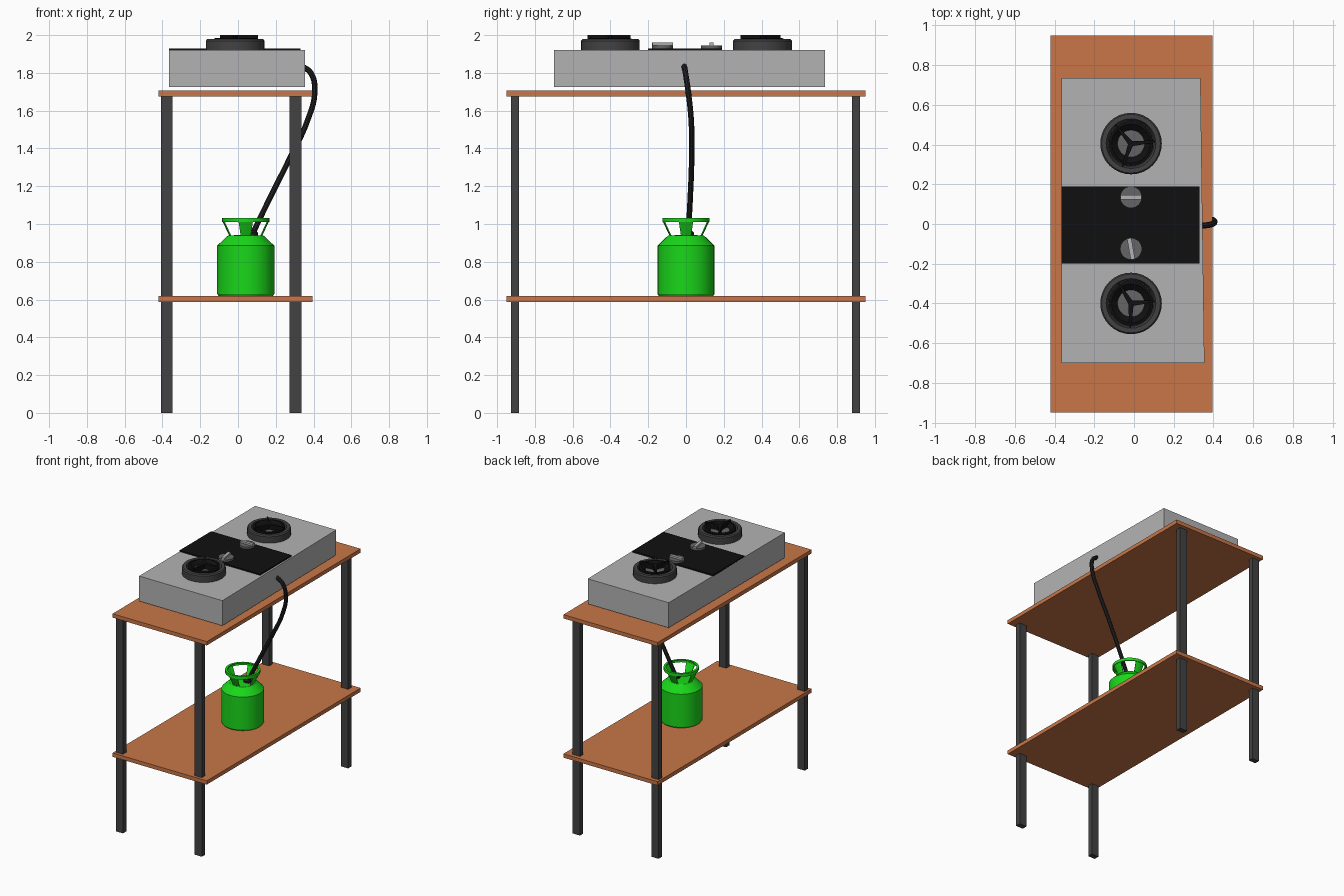
import bpy, bmesh
from math import radians, cos, sin, pi

if "Cube" in bpy.data.objects:
    bpy.data.objects.remove(bpy.data.objects["Cube"])


def material(name, r, g, b):
    m = bpy.data.materials.new(name)
    m.diffuse_color = (r, g, b, 1)
    m.use_nodes = True
    m.node_tree.nodes["Principled BSDF"].inputs["Base Color"].default_value = m.diffuse_color
    return m


WOOD = material("wood", 0.58, 0.18, 0.065)
DARK = material("dark_metal", 0.055, 0.055, 0.055)
BLACK = material("black", 0.005, 0.005, 0.005)
STEEL = material("steel", 0.45, 0.45, 0.45)
GREY = material("mid_grey", 0.13, 0.13, 0.13)
GREEN = material("green", 0.01, 0.68, 0.01)
RUBBER = material("rubber", 0.015, 0.015, 0.015)


def finish(name, bm, mat, smooth=False):
    bmesh.ops.remove_doubles(bm, verts=bm.verts, dist=1e-5)
    bmesh.ops.recalc_face_normals(bm, faces=bm.faces)
    me = bpy.data.meshes.new(name)
    bm.to_mesh(me)
    bm.free()
    me.materials.append(mat)
    ob = bpy.data.objects.new(name, me)
    bpy.context.collection.objects.link(ob)
    if smooth:
        bpy.ops.object.select_all(action='DESELECT')
        ob.select_set(True)
        bpy.context.view_layer.objects.active = ob
        bpy.ops.object.shade_smooth_by_angle(angle=radians(30))
    return ob


def prism(name, outline, z0, z1, mat):
    bm = bmesh.new()
    lo = [bm.verts.new((x, y, z0)) for x, y in outline]
    hi = [bm.verts.new((x, y, z1)) for x, y in outline]
    n = len(outline)
    bm.faces.new(lo)
    bm.faces.new(hi)
    for i in range(n):
        j = (i + 1) % n
        bm.faces.new((lo[i], lo[j], hi[j], hi[i]))
    return finish(name, bm, mat)


def box(name, x0, x1, y0, y1, z0, z1, mat):
    return prism(name, [(x0, y0), (x1, y0), (x1, y1), (x0, y1)], z0, z1, mat)


def lathe(name, profile, cx, cy, mat, ring=False, a0=0, sweep=2 * pi, steps=32):
    """Spin (r, z) points; ring=True closes the profile into a loop."""
    bm = bmesh.new()
    full = sweep > 6.28
    rows = []
    for i in range(steps if full else steps + 1):
        a = a0 + sweep * i / steps
        rows.append([bm.verts.new((cx + r * cos(a), cy + r * sin(a), z)) for r, z in profile])
    n = len(profile)
    for i in range(steps):
        p, q = rows[i], rows[(i + 1) % len(rows)]
        for k in range(n if ring else n - 1):
            m = (k + 1) % n
            bm.faces.new((p[k], q[k], q[m], p[m]))
    if ring and not full:
        bm.faces.new(rows[0])
        bm.faces.new(rows[-1])
    bmesh.ops.dissolve_degenerate(bm, dist=1e-6, edges=bm.edges)
    return finish(name, bm, mat, smooth=True)


def bar(name, cx, cy, angle, r0, r1, w0, w1, z0, z1, mat):
    c, s = cos(angle), sin(angle)
    pts = [(r0, -w0), (r1, -w1), (r1, w1), (r0, w0)]
    return prism(name, [(cx + u * c - v * s, cy + u * s + v * c) for u, v in pts], z0, z1, mat)


# Table: two boards and four legs
box("table_top", -0.42, 0.395, -0.95, 0.95, 1.676, 1.706, WOOD)
box("lower_shelf", -0.42, 0.395, -0.95, 0.95, 0.588, 0.618, WOOD)
for side, x0, x1 in (("left", -0.407, -0.346), ("right", 0.273, 0.336)):
    for end, y0, y1 in (("front", -0.927, -0.885), ("back", 0.88, 0.92)):
        box(f"{end}_{side}_leg", x0, x1, y0, y1, 0, 1.68, DARK)

# Stove body, slightly narrower at the back, with its control panel
prism("stove_body", [(-0.365, -0.70), (0.355, -0.70), (0.335, 0.735), (-0.365, 0.735)],
      1.724, 1.92, STEEL)
box("control_panel", -0.365, 0.331, -0.20, 0.19, 1.915, 1.93, BLACK)

# Burners: outer bowl, inner ring, gas cap and three pan supports
for tag, y, angles in (("back", 0.405, (5, 130, 250)), ("front", -0.40, (5, 122, 268))):
    x = -0.015
    lathe(f"{tag}_burner_bowl", [(0, 1.915), (0.155, 1.915), (0.155, 1.97), (0.148, 1.979),
                                 (0.125, 1.979), (0.115, 1.945), (0, 1.945)], x, y, DARK)
    lathe(f"{tag}_burner_ring", [(0.068, 1.94), (0.112, 1.94), (0.112, 1.982),
                                 (0.098, 1.986), (0.068, 1.962)], x, y, BLACK, ring=True)
    lathe(f"{tag}_burner_cap", [(0, 1.94), (0.068, 1.94), (0.068, 1.96), (0, 1.965)], x, y, GREY)
    for i, a in enumerate(angles):
        bar(f"{tag}_pan_support_{i + 1}", x, y, radians(a), 0, 0.122, 0.014, 0.004,
            1.955, 2.0, BLACK)

# Knobs: disc and turned grip
for tag, y, a in (("back", 0.135, 0), ("front", -0.125, 100)):
    lathe(f"{tag}_knob", [(0, 1.928), (0.055, 1.928), (0.055, 1.946), (0, 1.946)],
          -0.015, y, GREY)
    bar(f"{tag}_knob_grip", -0.015, y, radians(a), -0.054, 0.054, 0.011, 0.011,
        1.94, 1.96, STEEL)

# Gas bottle with open carrying collar
BX, BY = 0.041, 0.0
lathe("gas_bottle", [(0, 0.618), (0.143, 0.618), (0.151, 0.63), (0.151, 0.885),
                     (0.105, 0.93), (0.095, 0.938), (0, 0.945)], BX, BY, GREEN)
lathe("collar_ring", [(0.119, 1.01), (0.125, 1.01), (0.125, 1.033), (0.108, 1.033),
                      (0.108, 1.028), (0.119, 1.026)], BX, BY, GREEN, ring=True)
for i in range(4):
    lathe(f"collar_plate_{i + 1}", [(0.078, 0.932), (0.084, 0.932), (0.123, 1.013), (0.117, 1.013)],
          BX, BY, GREEN, ring=True, a0=i * pi / 2 - radians(18), sweep=radians(36), steps=4)
lathe("bottle_valve", [(0, 0.935), (0.03, 0.935), (0.03, 0.955), (0.018, 0.965), (0, 0.965)],
      0.075, 0.012, RUBBER, steps=16)

# Hose from the stove side down to the valve
cu = bpy.data.curves.new("gas_hose", 'CURVE')
cu.dimensions = '3D'
cu.bevel_depth = 0.015
cu.bevel_resolution = 2
cu.use_fill_caps = True
cu.resolution_u = 8
path = [(0.335, -0.01, 1.838), (0.385, -0.003, 1.80), (0.406, 0.012, 1.70),
        (0.365, 0.028, 1.54), (0.275, 0.03, 1.35), (0.165, 0.022, 1.13), (0.078, 0.012, 0.95)]
sp = cu.splines.new('BEZIER')
sp.bezier_points.add(len(path) - 1)
for bp, co in zip(sp.bezier_points, path):
    bp.co = co
    bp.handle_left_type = bp.handle_right_type = 'AUTO'
cu.materials.append(RUBBER)
hose = bpy.data.objects.new("gas_hose", cu)
bpy.context.collection.objects.link(hose)
bpy.ops.object.select_all(action='DESELECT')
hose.select_set(True)
bpy.context.view_layer.objects.active = hose
bpy.ops.object.convert(target='MESH')
bpy.ops.object.shade_smooth_by_angle(angle=radians(40))
